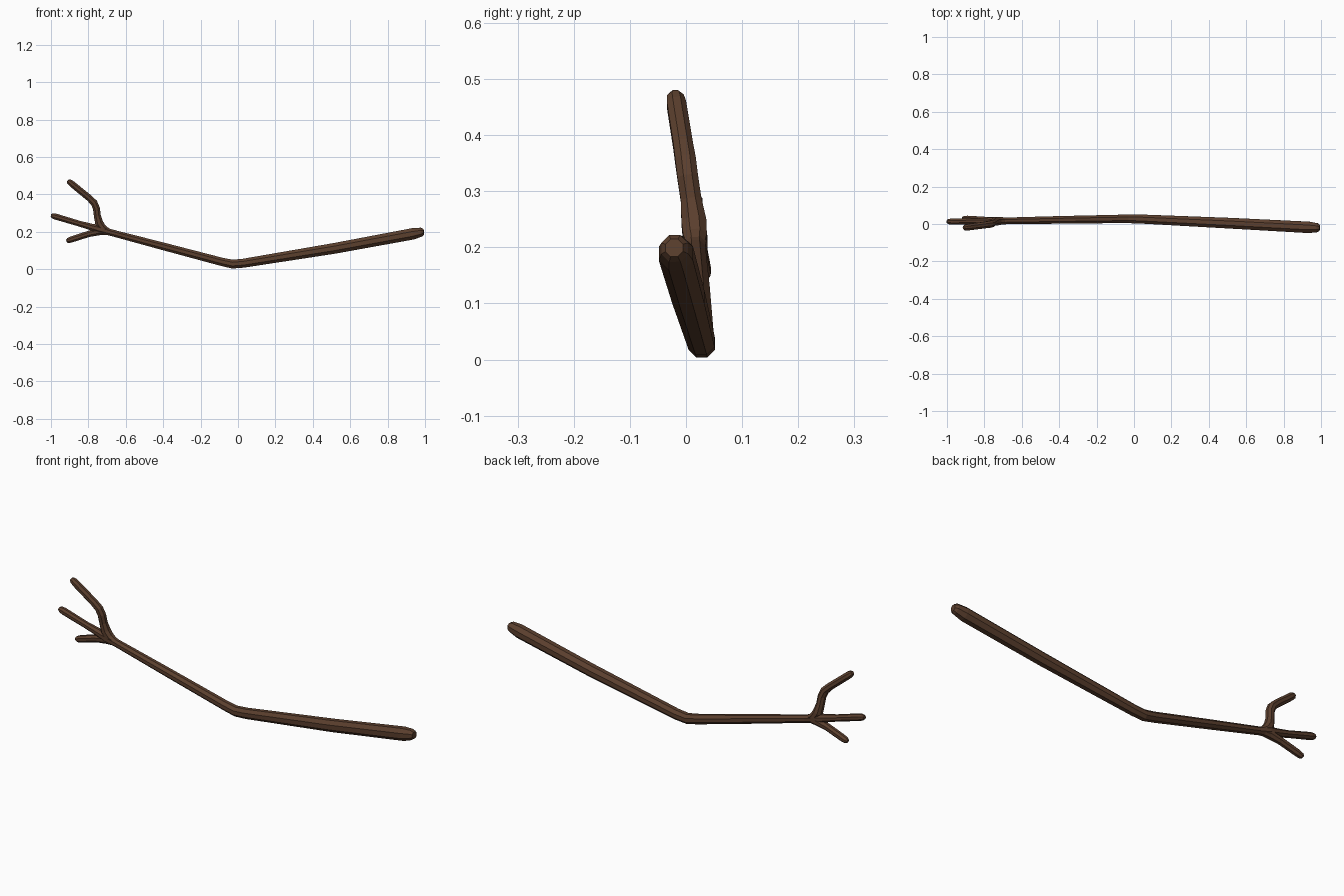
import bpy, bmesh, math
from mathutils import Vector

bark = bpy.data.materials.new("dark brown bark")
bark.diffuse_color = (0.105, 0.05, 0.027, 1)
SIDES = 8


def limb(name, stations):
    """Eight-sided tube through (x, y, z, radius) stations, closed at both ends."""
    pts = [Vector(s[:3]) for s in stations]
    bm = bmesh.new()
    rings = []
    for i, p in enumerate(pts):
        a, b = pts[max(i - 1, 0)], pts[min(i + 1, len(pts) - 1)]
        # bisector of the neighbouring directions
        t = Vector()
        if i > 0:
            t += (p - a).normalized()
        if i < len(pts) - 1:
            t += (b - p).normalized()
        t.normalize()
        u = (Vector((0, 1, 0)) - t * t.y).normalized()
        v = t.cross(u)
        r = stations[i][3]
        rings.append([bm.verts.new(p + r * (math.cos(k) * u + math.sin(k) * v))
                      for k in (math.tau * (j + 0.5) / SIDES for j in range(SIDES))])
    for r0, r1 in zip(rings, rings[1:]):
        for j in range(SIDES):
            k = (j + 1) % SIDES
            bm.faces.new((r0[j], r0[k], r1[k], r1[j]))
    bm.faces.new(rings[0])
    bm.faces.new(rings[-1])
    bmesh.ops.recalc_face_normals(bm, faces=bm.faces)
    me = bpy.data.meshes.new(name)
    bm.to_mesh(me)
    bm.free()
    me.materials.append(bark)
    ob = bpy.data.objects.new(name, me)
    bpy.context.collection.objects.link(ob)
    return ob


# Main bent branch, continuing into the straight middle twig
limb("main_branch", [
    (0.993, -0.021, 0.199, 0.017), (0.980, -0.020, 0.198, 0.026),
    (0.935, -0.018, 0.189, 0.033), (0.52, 0.004, 0.112, 0.031),
    (0.03, 0.027, 0.032, 0.026), (-0.03, 0.028, 0.027, 0.0255),
    (-0.09, 0.027, 0.040, 0.024), (-0.40, 0.022, 0.122, 0.022),
    (-0.68, 0.017, 0.196, 0.019), (-0.735, 0.016, 0.212, 0.024),
    (-0.79, 0.015, 0.227, 0.019), (-0.85, 0.014, 0.244, 0.0165),
    (-0.975, 0.013, 0.281, 0.0175), (-0.991, 0.013, 0.285, 0.015),
    (-1.0, 0.013, 0.287, 0.009)])

# Upper twig, kinked outward
limb("upper_twig", [
    (-0.69, 0.017, 0.200, 0.016), (-0.722, 0.016, 0.217, 0.023),
    (-0.742, 0.014, 0.245, 0.024), (-0.752, 0.009, 0.285, 0.020),
    (-0.757, 0.003, 0.325, 0.020), (-0.770, -0.001, 0.355, 0.020),
    (-0.795, -0.005, 0.380, 0.019), (-0.887, -0.017, 0.455, 0.0185),
    (-0.902, -0.019, 0.467, 0.016), (-0.910, -0.020, 0.473, 0.010)])

# Lower twig
limb("lower_twig", [
    (-0.69, 0.016, 0.199, 0.016), (-0.74, 0.018, 0.202, 0.022),
    (-0.80, 0.022, 0.188, 0.018), (-0.89, 0.028, 0.159, 0.0175),
    (-0.908, 0.029, 0.153, 0.015), (-0.917, 0.029, 0.150, 0.009)])
